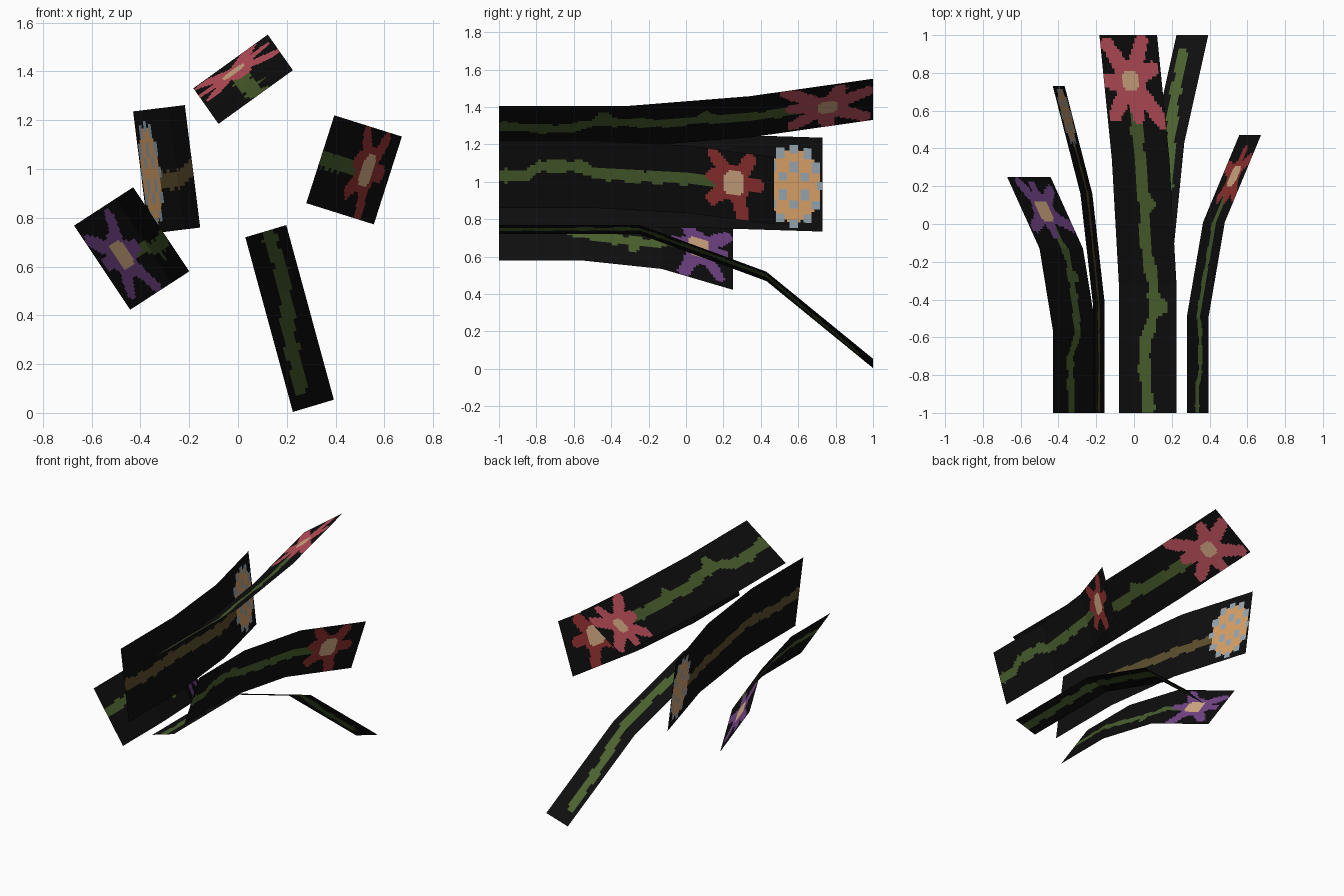
import bpy
import math
from mathutils import Vector

cube = bpy.data.objects.get("Cube")
if cube:
    bpy.data.objects.remove(cube, do_unlink=True)


def linear(c):
    c /= 255
    return c / 12.92 if c <= 0.04045 else ((c + 0.055) / 1.055) ** 2.4


def material(name, r, g, b):
    colour = (linear(r), linear(g), linear(b), 1)
    mat = bpy.data.materials.new(name)
    mat.use_nodes = True
    mat.diffuse_color = colour
    bsdf = mat.node_tree.nodes["Principled BSDF"]
    bsdf.inputs["Base Color"].default_value = colour
    bsdf.inputs["Roughness"].default_value = 1
    return mat


BLACK = material("black", 14, 14, 14)
GREEN = material("stem green", 74, 97, 46)
OLIVE = material("olive brown", 92, 78, 44)
PINK = material("pink", 194, 82, 94)
RED = material("dark red", 150, 50, 50)
PURPLE = material("purple", 118, 70, 138)
PEACH = material("peach", 218, 175, 135)
ORANGE = material("orange tan", 215, 160, 102)
GREY = material("blue grey", 150, 165, 174)

CELL = 0.015


def interpolate(points, t):
    for (t0, v0), (t1, v1) in zip(points, points[1:]):
        if t0 <= t <= t1:
            return v0 + (v1 - v0) * (t - t0) / (t1 - t0)
    return None


def near_segment(p, tip, width):
    # petal that narrows a little towards its tip
    t = max(0, min(1, p.dot(tip) / tip.length_squared))
    return (p - tip * t).length < width * (1.15 - 0.35 * t)


def petal_flower(tips, core, width):
    """Rule: 2 = flower centre, 1 = petal, 0 = outside."""
    tips = [Vector(t) for t in tips]

    def rule(a, b):
        ca, cb = abs(a) / core[0], abs(b) / core[1]
        if max(ca, cb) < 1 and ca + cb < 1.6:
            return 2
        p = Vector((a, b))
        inside = p.length < 0.1 or any(near_segment(p, t, width) for t in tips)
        return 1 if inside else 0
    return rule


def spotted_flower(ra, rb, spot):
    """Rule: round flower with square spots on the rim and inside."""
    spots = [(ra * k * math.cos(math.tau * i / n), rb * k * math.sin(math.tau * i / n))
             for k, n in ((1, 12), (0.5, 6)) for i in range(n)]

    def rule(a, b):
        if any(max(abs(a - x), abs(b - y)) < spot for x, y in spots):
            return 2
        return 1 if (a / ra) ** 2 + (b / rb) ** 2 < 1 else 0
    return rule


def build_strip(name, start, end, shift, breaks, bend, stem, half, mats,
                flower=None, centre=(0.5, 0.9), leaves=()):
    """Thin sheet: its front edge runs start -> end (x, z); it goes back
    through the breaks (y) while sliding along shift in three flat panels."""
    p0 = Vector((start[0], 0, start[1]))
    edge = Vector((end[0], 0, end[1])) - p0
    slide = Vector((shift[0], 0, shift[1]))
    rows = [p0 + slide * f + Vector((0, y, 0))
            for f, y in zip((0, 0, bend, 1), breaks)]
    width = edge.length
    length = sum((b - a).length for a, b in zip(rows, rows[1:]))
    nu = round(width / CELL)
    per = round(length / 3 / CELL)
    nv = per * 3

    verts = []
    for j in range(nv + 1):
        k = min(j // per, 2)
        base = rows[k].lerp(rows[k + 1], j / per - k)
        verts += [base + edge * (i / nu) for i in range(nu + 1)]
    faces, picks = [], []
    for j in range(nv):
        for i in range(nu):
            v = j * (nu + 1) + i
            faces.append((v, v + 1, v + nu + 2, v + nu + 1))
            u, s = (i + 0.5) / nu, (j + 0.5) / nv
            # stem with a slightly uneven edge, plus leaf buds
            pick = 0
            mid = interpolate(stem, s)
            wobble = 1 + 0.15 * math.sin(s * 70)
            if mid is not None and abs(u - mid) * width < half * wobble:
                pick = 1
            for ls, lu, lr in leaves:
                if math.hypot((u - lu) * width, (s - ls) * length) < lr:
                    pick = 1
            if flower:
                part = flower((u - centre[0]) * width, (s - centre[1]) * length)
                pick = part + 1 if part else pick
            picks.append(pick)

    mesh = bpy.data.meshes.new(name)
    mesh.from_pydata(verts, [], faces)
    for mat in mats:
        mesh.materials.append(mat)
    for face, pick in zip(mesh.polygons, picks):
        face.material_index = pick
    mesh.update()
    bpy.context.collection.objects.link(bpy.data.objects.new(name, mesh))


# upper strip with the pink flower
build_strip(
    "pink_flower_strip", (-0.08, 1.185), (0.225, 1.405), (-0.103, 0.146),
    (-1, -0.32, 0.34, 1), 0.36,
    [(0, .52), (.12, .44), (.19, .47), (.27, .63), (.36, .57), (.44, .49),
     (.55, .54), (.6, .5), (.85, .48)], 0.037,
    (BLACK, GREEN, PINK, PEACH),
    petal_flower([(-.13, .2), (.1, .22), (.15, .07), (.19, -.22), (.03, -.19),
                  (-.12, -.18), (-.16, 0)], (.052, .055), .05),
    (0.46, 0.876), [(.275, .72, .045), (.55, .62, .035)])

# strip on the model's left with the dark red flower
build_strip(
    "red_flower_strip", (0.28, 0.86), (0.395, 1.22), (0.277, -0.087),
    (-1, -0.49, 0.01, 0.47), 0.31,
    [(0, .48), (.1, .48), (.14, .62), (.28, .62), (.33, .53), (.46, .5),
     (.85, .53)], 0.033,
    (BLACK, GREEN, RED, PEACH),
    petal_flower([(.15, -.12), (.14, .09), (0, .14), (-.18, .05),
                  (-.1, -.13), (.03, -.13)], (.068, .06), .045),
    (0.53, 0.847))

# strip on the model's right with the purple flower
build_strip(
    "purple_flower_strip", (-0.43, 0.925), (-0.2, 0.58), (-0.242, -0.157),
    (-1, -0.56, -0.13, 0.25), 0.29,
    [(0, .43), (.22, .4), (.3, .55), (.45, .62), (.62, .62), (.7, .55),
     (.84, .5)], 0.03,
    (BLACK, GREEN, PURPLE, PEACH),
    petal_flower([(-.16, -.1), (-.12, .17), (.15, .12), (.19, -.1),
                  (0, .15), (0, -.14)], (.065, .06), .042),
    (0.5, 0.843), [(.55, .7, .035)])

# tall strip with the spotted orange flower
build_strip(
    "orange_flower_strip", (-0.155, 0.76), (-0.218, 1.262), (-0.212, -0.026),
    (-1, -0.42, 0.16, 0.73), 0.31,
    [(0, .5), (.15, .46), (.3, .5), (.5, .45), (.7, .4), (.9, .45)], 0.035,
    (BLACK, OLIVE, ORANGE, GREY),
    spotted_flower(.2, .145, .024), (0.48, 0.91))

# lowest strip, stem only
build_strip(
    "stem_strip", (0.03, 0.72), (0.198, 0.77), (0.195, -0.716),
    (-1, -0.25, 0.43, 1), 0.35,
    [(0, .5), (.2, .55), (.4, .55), (.55, .62), (.66, .55), (.81, .38),
     (.96, .3)], 0.027,
    (BLACK, GREEN))
